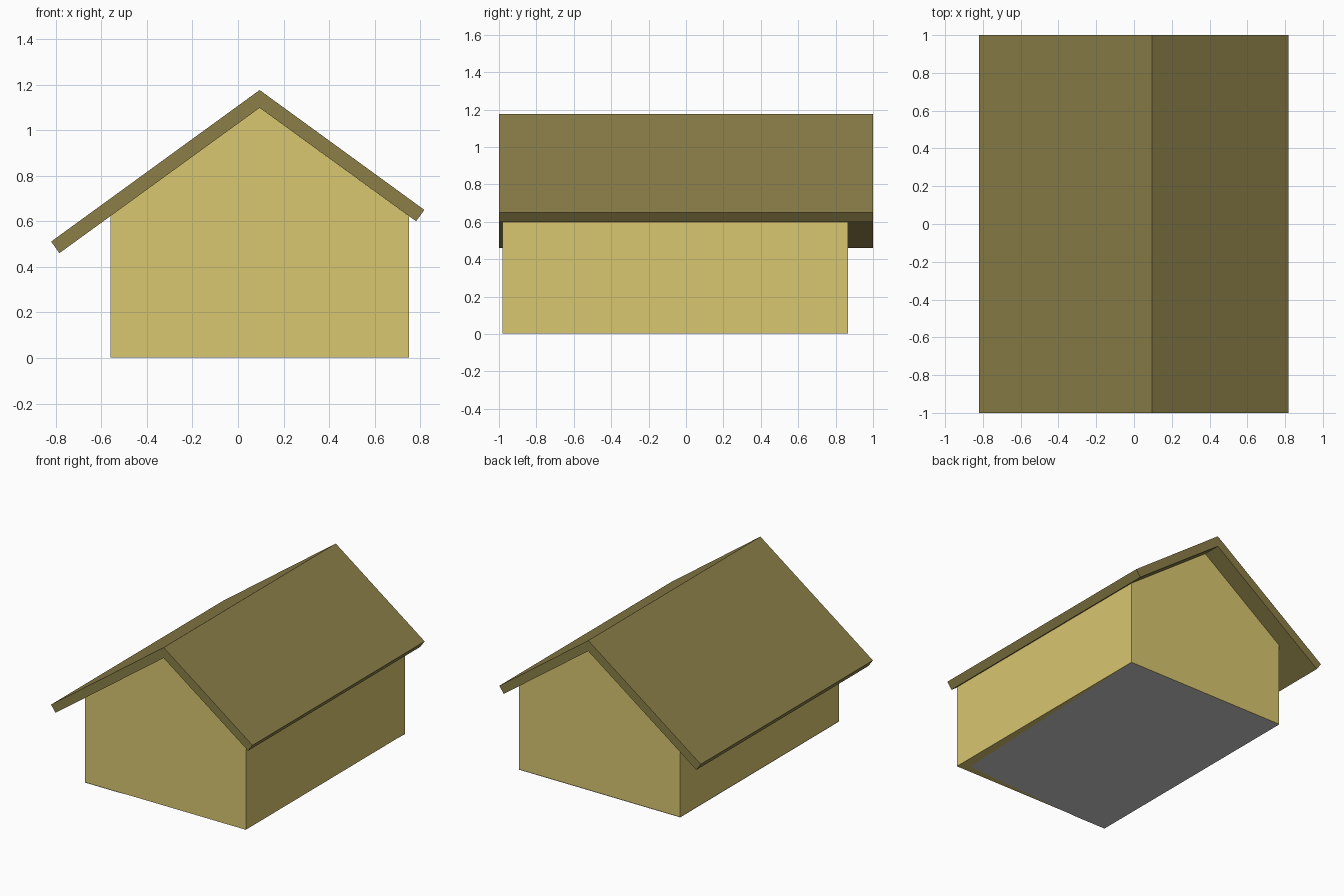
import bpy, bmesh

if "Cube" in bpy.data.objects:
    bpy.data.objects.remove(bpy.data.objects["Cube"])


def material(name, rgb):
    m = bpy.data.materials.new(name)
    m.diffuse_color = (*rgb, 1)
    m.use_nodes = True
    m.node_tree.nodes["Principled BSDF"].inputs["Base Color"].default_value = m.diffuse_color
    return m


def extrude_profile(name, profile, y0, y1, mat):
    """Closed prism from an (x, z) outline running from y0 to y1."""
    bm = bmesh.new()
    face = bm.faces.new([bm.verts.new((x, y0, z)) for x, z in profile])
    ext = bmesh.ops.extrude_face_region(bm, geom=[face], use_keep_orig=True)
    moved = [v for v in ext["geom"] if isinstance(v, bmesh.types.BMVert)]
    bmesh.ops.translate(bm, vec=(0, y1 - y0, 0), verts=moved)
    bmesh.ops.recalc_face_normals(bm, faces=bm.faces[:])
    return finish(name, bm, mat)


def finish(name, bm, mat=None):
    mesh = bpy.data.meshes.new(name)
    bm.to_mesh(mesh)
    bm.free()
    if mat:
        mesh.materials.append(mat)
    ob = bpy.data.objects.new(name, mesh)
    bpy.context.collection.objects.link(ob)
    return ob


wall_mat = material("wall_yellow", (0.69, 0.565, 0.162))
roof_mat = material("roof_olive", (0.258, 0.212, 0.065))

# Gabled house body
extrude_profile("walls", [(-0.56, 0.003), (0.75, 0.003), (0.75, 0.623),
                          (0.095, 1.098), (-0.56, 0.623)], -0.98, 0.867, wall_mat)

# Folded roof slab, longer on the left
extrude_profile("roof", [(-0.82, 0.511), (-0.784, 0.46), (0.095, 1.098),
                         (0.782, 0.60), (0.818, 0.65), (0.095, 1.176)], -1, 1, roof_mat)

# Grey floor sheet, slightly short of the front right corner
bm = bmesh.new()
corners = [(-0.56, -0.98), (-0.56, 0.867), (0.75, 0.867), (0.68, -0.92), (-0.3, -0.98)]
bm.faces.new([bm.verts.new((x, y, 0)) for x, y in corners])
finish("floor", bm)
